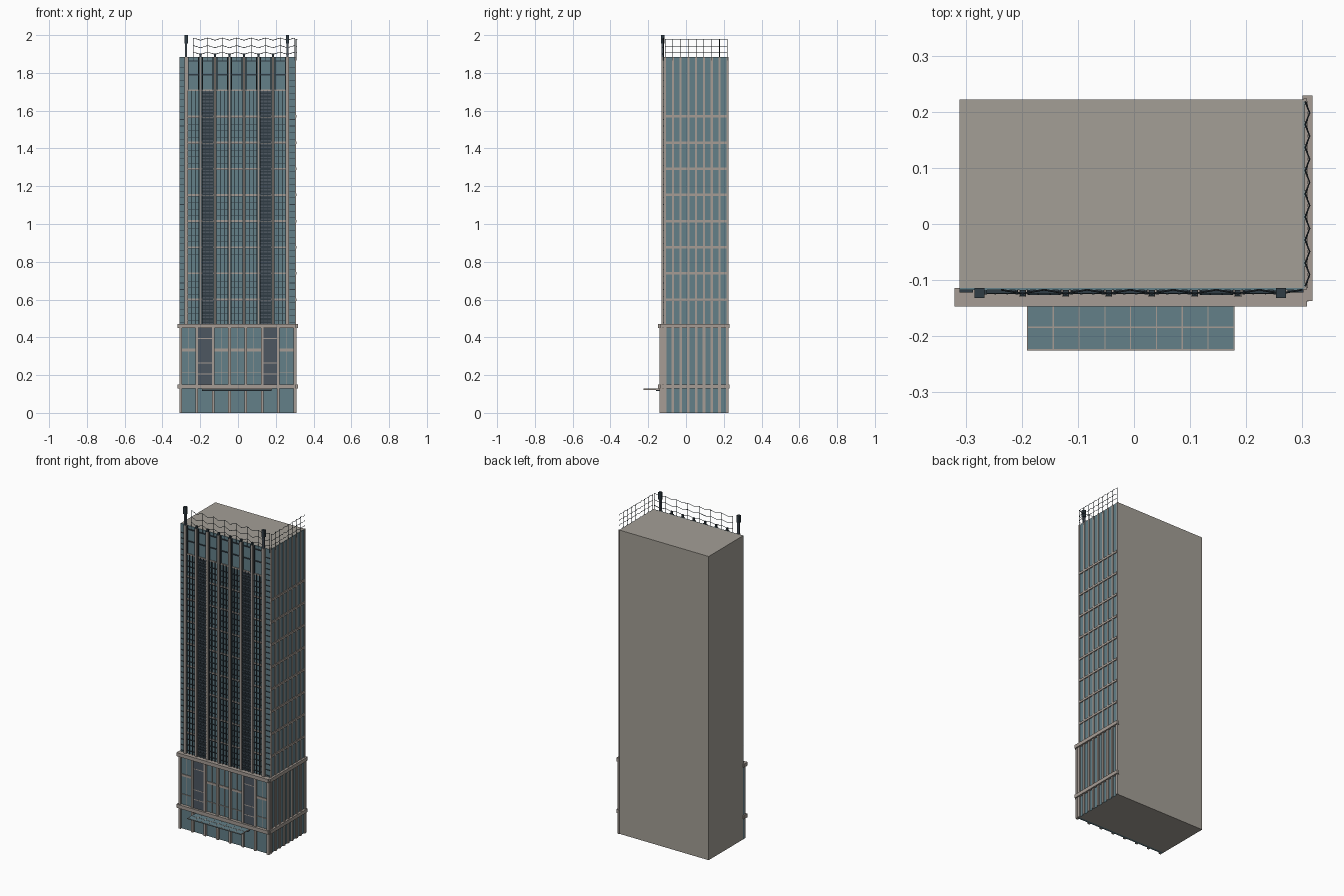
import bpy, bmesh
from mathutils import Matrix, Vector

cube = bpy.data.objects.get("Cube")
if cube:
    bpy.data.objects.remove(cube, do_unlink=True)


def material(name, colour):
    m = bpy.data.materials.new(name)
    m.use_nodes = True
    m.diffuse_color = (*colour, 1)
    m.node_tree.nodes["Principled BSDF"].inputs["Base Color"].default_value = (*colour, 1)
    return m


concrete = material("concrete", (0.37, 0.345, 0.305))
stone = material("stone trim", (0.38, 0.335, 0.30))
glass = material("blue glass", (0.125, 0.215, 0.25))
slate = material("dark slate", (0.075, 0.095, 0.12))
metal = material("dark metal", (0.03, 0.045, 0.058))


def box(bm, x, y, z):
    """Add a box from (low, high) ranges."""
    size = Vector((x[1] - x[0], y[1] - y[0], z[1] - z[0]))
    mid = Vector((sum(x) / 2, sum(y) / 2, sum(z) / 2))
    bmesh.ops.create_cube(bm, size=1, matrix=Matrix.Translation(mid) @ Matrix.Diagonal((*size, 1)))


def part(name, mat, boxes):
    bm = bmesh.new()
    for b in boxes:
        box(bm, *b)
    mesh = bpy.data.meshes.new(name)
    bm.to_mesh(mesh)
    bm.free()
    mesh.materials.append(mat)
    ob = bpy.data.objects.new(name, mesh)
    bpy.context.collection.objects.link(ob)


def wires(name, paths, radius):
    curve = bpy.data.curves.new(name, "CURVE")
    curve.dimensions = "3D"
    curve.bevel_depth = radius
    curve.bevel_resolution = 0
    for pts in paths:
        s = curve.splines.new("POLY")
        s.points.add(len(pts) - 1)
        for p, co in zip(s.points, pts):
            p.co = (*co, 1)
    curve.materials.append(metal)
    ob = bpy.data.objects.new(name, curve)
    bpy.context.collection.objects.link(ob)


def around(c, w):
    return (c - w / 2, c + w / 2)


# Main dimensions
LEFT, RIGHT, FRONT, BACK, ROOF = -0.311, 0.302, -0.114, 0.222, 1.885
POD = 0.46
FLOOR = 0.1385
floors = [0.60 + FLOOR * i for i in range(9)]
cols = [-0.275 + 0.0767 * i for i in range(8)]
bays = list(zip(cols, cols[1:]))
side_ys = [FRONT + 0.003 + 0.0412 * i for i in range(9)]

# Core and glazed skins
part("tower_core", concrete, [((LEFT, RIGHT), (FRONT, BACK), (0, ROOF))])
part("front_glass", glass, [((LEFT, RIGHT), (FRONT - 0.004, FRONT), (POD, ROOF)),
                            ((LEFT, RIGHT), (-0.128, FRONT), (0, POD))])
part("side_glass", glass, [((RIGHT, RIGHT + 0.002), (FRONT, BACK - 0.004), (0, ROOF))])

# Tower front: columns, floor bands and spandrels
part("front_columns", stone, [(around(c, 0.018 if c in (cols[0], cols[-1]) else 0.012),
                               (-0.130, FRONT), (POD, ROOF)) for c in cols])
part("front_floor_bands", stone, [((cols[0], cols[-1]), (-0.1215, FRONT), around(z, 0.009)) for z in floors])

# Dark fins, thin sills and louvres between the columns
fins, sills, louvres, backs = [], [], [], []
for i, (a, b) in enumerate(bays):
    dense = i in (1, 5)
    top = floors[-1]
    for t in (0.12, 0.36, 0.64, 0.88):
        w = 0.0045 if i in (2, 3, 4) else 0.0025
        fins.append((around(a + (b - a) * t, w), (-0.126, FRONT), (POD, top)))
    fins.append((around(a + 0.011, 0.004), (-0.126, FRONT), (top, ROOF)))
    fins.append((around(b - 0.011, 0.004), (-0.126, FRONT), (top, ROOF)))
    for z in (1.79, 1.863):
        sills.append(((a + 0.008, b - 0.008), (-0.124, FRONT), around(z, 0.006)))
    z = POD + 0.03
    while z < top - 0.01:
        sills.append(((a + 0.008, b - 0.008), (-0.125, FRONT), around(z, 0.002)))
        z += FLOOR / 4
    if dense:
        backs.append(((a + 0.007, b - 0.007), (-0.1205, FRONT), (POD, top)))
        z = POD + 0.02
        while z < top - 0.005:
            louvres.append(((a + 0.009, b - 0.009), (-0.1265, FRONT), around(z, 0.009)))
            z += FLOOR / 8
part("front_fins", metal, fins)
part("front_sills", metal, sills)
part("louvre_panels", slate, backs)
part("louvre_blades", metal, louvres)

# Short ticks on the two glazed corner strips
ticks = []
for k in range(40):
    z = POD + 0.02 + k * FLOOR / 4
    ticks += [((LEFT, LEFT + 0.024), (-0.122, FRONT), around(z, 0.003)),
              ((cols[-1] + 0.012, RIGHT), (-0.122, FRONT), around(z, 0.003))]
part("corner_ticks", metal, ticks)

# Side wall: mullions and floor bands
part("side_mullions", stone, [((RIGHT, RIGHT + 0.006), around(y, 0.011), (POD, ROOF)) for y in side_ys])
part("side_floor_bands", stone, [((RIGHT, RIGHT + 0.008), (FRONT, BACK - 0.004), around(z, 0.013))
                                 for z in floors[:-1]])

# Podium: pilasters, cornices, transoms and dark panels
pod_cols = [-0.304 + 0.0863 * i for i in range(8)]
pod_bays = list(zip(pod_cols, pod_cols[1:]))
part("podium_pilasters", stone, [(around(c, 0.014), (-0.140, -0.12), (0, POD)) for c in pod_cols])
part("podium_side_pilasters", stone, [((RIGHT, RIGHT + 0.009), around(y, 0.014), (0, POD))
                                      for y in [-0.131] + side_ys])
cornices = []
for z in (0.14, POD):
    cornices += [((-0.32, 0.308), (-0.147, FRONT), around(z, 0.022)),
                 ((RIGHT - 0.002, 0.318), (-0.137, 0.229), around(z, 0.022))]
part("cornices", stone, cornices)
panels, transoms, pod_mullions = [], [], []
for i, (a, b) in enumerate(pod_bays):
    if i in (1, 5):
        panels.append(((a + 0.007, b - 0.007), (-0.134, -0.12), (0.15, 0.45)))
        for z in (0.205, 0.265, 0.395):
            transoms.append(((a, b), (-0.1345, -0.12), around(z, 0.005)))
    else:
        transoms.append(((a, b), (-0.132, -0.12), around(0.333, 0.014)))
        transoms.append(((a, b), (-0.132, -0.12), around(0.215, 0.003)))
        pod_mullions.append((around((a + b) / 2, 0.003), (-0.131, -0.12), (0.15, 0.45)))
part("podium_dark_panels", slate, panels)
part("podium_transoms", stone, transoms)
part("podium_mullions", stone, pod_mullions)

# Entrance canopy with a light glazing grid
cx, cy, cz = (-0.19, 0.178), (-0.225, -0.14), 0.125
part("canopy_glass", glass, [(cx, cy, around(cz, 0.004))])
bars = [(around(cx[0] + (cx[1] - cx[0]) * i / 8, 0.002), cy, around(cz, 0.006)) for i in range(9)]
bars += [(cx, around(y, 0.002), around(cz, 0.006)) for y in (cy[0] + 0.001, -0.184)]
part("canopy_bars", stone, bars)
part("canopy_soffit_beam", metal, [(cx, (-0.16, -0.14), (0.116, 0.123))])

# Roof: corner masts, column caps
masts = (cols[0], cols[-1])
part("mast_shafts", slate, [(around(c, 0.012), around(-0.123, 0.012), (ROOF, 1.96)) for c in masts])
part("mast_heads", metal, [(around(c, 0.018), around(-0.123, 0.017), (1.955, 2.0)) for c in masts])
part("column_caps", metal, [(around(c, 0.010), around(-0.123, 0.010), (ROOF, 1.902)) for c in cols[1:-1]])

# Roof fences: posts with slack zigzag wires
post_xs = [-0.237 + 0.0767 * i for i in range(8)]
front_wires = [[(x, -0.119, ROOF - 0.02), (x, -0.119, 1.985)] for x in post_xs]
for z in (1.91, 1.945, 1.985):
    path = []
    for a, b in zip(post_xs, post_xs[1:]):
        path += [(a, -0.117, z), ((a + b) / 2, -0.124, z - 0.012)]
    front_wires.append(path + [(post_xs[-1], -0.117, z)])
wires("front_roof_fence", front_wires, 0.0016)

side_wires = [[(0.307, y, ROOF - 0.02), (0.307, y, 1.98)] for y in side_ys]
for z in (1.91, 1.94, 1.975):
    path = []
    for a, b in zip(side_ys, side_ys[1:]):
        path += [(0.305, a, z), (0.313, (a + b) / 2, z)]
    side_wires.append(path + [(0.305, side_ys[-1], z)])
wires("side_roof_fence", side_wires, 0.0014)
